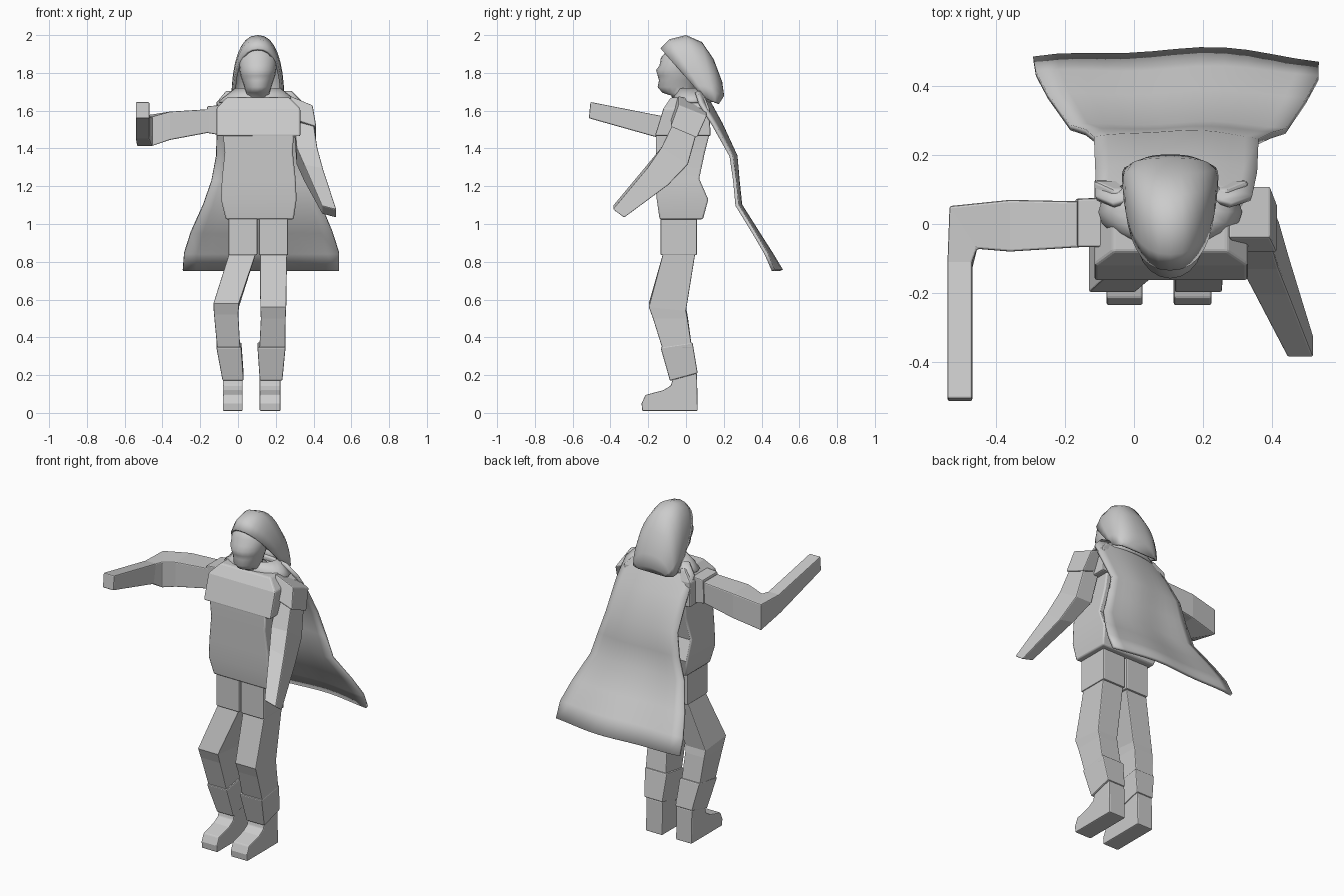
import bpy, bmesh, math
from mathutils import Vector

if "Cube" in bpy.data.objects:
    bpy.data.objects.remove(bpy.data.objects["Cube"])

CX = 0.105  # body centre line


def loft(name, rings, closed=True, caps=True, smooth=None, bevel=0.0, thick=0.0, subsurf=0):
    """Skin a list of equal-length point rings."""
    bm = bmesh.new()
    vs = [[bm.verts.new(p) for p in r] for r in rings]
    n = len(rings[0])
    for a, b in zip(vs, vs[1:]):
        for i in range(n if closed else n - 1):
            j = (i + 1) % n
            bm.faces.new((a[i], a[j], b[j], b[i]))
    if caps in (True, "end"):
        bm.faces.new(vs[-1])
    if caps is True:
        bm.faces.new(vs[0])
    bmesh.ops.recalc_face_normals(bm, faces=bm.faces)
    me = bpy.data.meshes.new(name)
    bm.to_mesh(me)
    bm.free()
    ob = bpy.data.objects.new(name, me)
    bpy.context.collection.objects.link(ob)
    if subsurf:
        ob.modifiers.new("Smooth", "SUBSURF").levels = subsurf
        ob.modifiers["Smooth"].render_levels = subsurf
    if thick:
        m = ob.modifiers.new("Thickness", "SOLIDIFY")
        m.thickness, m.offset = thick, 0
    if bevel:
        m = ob.modifiers.new("Bevel", "BEVEL")
        m.width, m.segments, m.limit_method = bevel, 2, "ANGLE"
        m.angle_limit = math.radians(40)
    if smooth:
        bpy.ops.object.select_all(action="DESELECT")
        ob.select_set(True)
        bpy.context.view_layer.objects.active = ob
        bpy.ops.object.shade_smooth_by_angle(angle=math.radians(smooth))
    return ob


def level(x0, x1, y0, y1, z, dz=0.0):
    """Rectangle across the z axis; dz raises the front edge and lowers the back."""
    return [(x0, y0, z + dz), (x1, y0, z + dz), (x1, y1, z - dz), (x0, y1, z - dz)]


def cross(c, u, v):
    """Rectangle from a centre and two half-size vectors."""
    c, u, v = Vector(c), Vector(u), Vector(v)
    return [c - u - v, c + u - v, c + u + v, c - u + v]


def oval(z, cy, rx, ry, n=20):
    return [(CX + rx * math.cos(2 * math.pi * i / n),
             cy + ry * math.sin(2 * math.pi * i / n), z) for i in range(n)]


# Torso
loft("chest", [level(-.115, .33, -.165, .13, 1.465),
               level(-.115, .33, -.12, .125, 1.61),
               level(-.06, .27, -.08, .10, 1.67)], bevel=.008)
loft("abdomen", [level(-.065, .295, -.14, .09, 1.025),
                 level(-.09, .31, -.155, .118, 1.13),
                 level(-.085, .305, -.155, .07, 1.24),
                 level(-.07, .29, -.16, .10, 1.38),
                 level(-.08, .295, -.16, .125, 1.48)], bevel=.008, smooth=30)

# Legs: hip block, thigh, shin, shin guard and boot; the two differ in lean
legs = {
    "right": ((-.05, .102), (-.13, .005), (-.11, .012), (-.115, .018), (-.082, .03), (-.08, .025)),
    "left": ((.112, .265), (.118, .255), (.113, .25), (.103, .252), (.115, .235), (.115, .225)),
}
for side, (hip, knee, shin, g0, g1, foot) in legs.items():
    kz = .57 if side == "right" else .55
    loft(side + "_hip", [level(*hip, -.135, .058, .835), level(*hip, -.135, .058, 1.04)], bevel=.006)
    loft(side + "_leg", [level(hip[0] + .005, hip[1] - .005, -.12, .05, .85),
                         level(*knee, -.197, .0, kz, .01),
                         level(knee[0] + .003, knee[1] - .003, -.175, .008, kz - .05),
                         level(*shin, -.125, .032, .34)], bevel=.005)
    loft(side + "_shin_guard", [level(*g0, -.135, .035, .36, -.013),
                                level(*g1, -.085, .062, .19, -.02)], bevel=.006)
    boot = [(.062, .01), (-.232, .01), (-.235, .05), (-.215, .095), (-.12, .12),
            (-.08, .145), (-.065, .20), (.058, .21)]
    loft(side + "_boot", [[(x, y, z) for y, z in boot] for x in foot], bevel=.006)

# Outstretched arm, elbow bent forward
loft("right_shoulder_pad", [cross((-.07, .005, 1.55), (0, .072, 0), (.01, 0, .082)),
                            cross((-.167, .003, 1.553), (0, .07, 0), (.003, 0, .07))], bevel=.006)
loft("right_arm", [cross((-.12, 0, 1.55), (0, .065, 0), (0, 0, .06)),
                   cross((-.36, -.005, 1.52), (0, .075, 0), (0, 0, .075)),
                   cross((-.495, -.01, 1.49), (-.04, .062, 0), (0, 0, .078)),
                   cross((-.505, -.12, 1.51), (-.036, 0, 0), (0, .01, .058)),
                   cross((-.505, -.51, 1.603), (-.036, 0, 0), (0, .004, .043))], bevel=.006)

# Lowered arm, swung forward
loft("left_shoulder_pad", [cross((.335, .035, 1.625), (.06, 0, -.025), (0, .075, -.03)),
                           cross((.355, -.012, 1.505), (.06, 0, -.02), (0, .07, -.03))], bevel=.006)
loft("left_arm", [cross((.345, .01, 1.55), (.05, 0, 0), (0, .06, -.02)),
                  cross((.365, -.06, 1.36), (.055, 0, 0), (0, .07, -.045)),
                  cross((.40, -.15, 1.26), (.05, 0, -.01), (0, .055, -.045)),
                  cross((.483, -.357, 1.065), (.038, 0, -.01), (0, .03, -.022))], bevel=.006)

# Neck and face
loft("head", [oval(*r) for r in (
    (1.63, .02, .075, .08), (1.68, .0, .068, .078), (1.695, -.04, .062, .085),
    (1.725, -.05, .072, .10), (1.76, -.045, .083, .098), (1.785, -.045, .092, .105),
    (1.815, -.045, .097, .113), (1.84, -.04, .1, .10), (1.88, -.035, .098, .098),
    (1.925, -.02, .08, .075), (1.95, .0, .04, .045))], smooth=60)

# Hood: tilted arches from the face opening to the nape
arches = [  # top y, top z, bottom y, bottom z, half width
    (-.13, 1.925, .09, 1.675, .124), (-.085, 1.972, .115, 1.66, .130),
    (0, 1.993, .135, 1.65, .133), (.08, 1.958, .15, 1.645, .132),
    (.14, 1.87, .16, 1.64, .127), (.185, 1.75, .165, 1.64, .112), (.195, 1.68, .167, 1.637, .09)]
rings = []
for ty, tz, by, bz, w in arches:
    ring = []
    for i in range(17):
        t = math.pi * i / 16
        s, c = math.sin(t) ** .9, math.cos(t)
        x = math.copysign(abs(c) ** .85, c) * w
        ring.append((CX + x, by + (ty - by) * s, bz + (tz - bz) * s))
    rings.append(ring)
loft("hood", rings, closed=False, caps="end", smooth=50, thick=.014)

# Collar draped over the shoulders
loft("collar", [oval(1.645, .035, .205, .10), oval(1.675, .035, .165, .095),
                oval(1.715, .04, .115, .08)], caps=False, smooth=50, thick=.012)

# Cape blown backwards
rows = [  # y, z, left x, right x, forward curl at the edges
    (.085, 1.70, -.06, .28, .03), (.125, 1.64, -.11, .34, .05), (.185, 1.53, -.11, .355, .04),
    (.262, 1.36, -.115, .36, .02), (.272, 1.23, -.14, .40, .01), (.285, 1.10, -.185, .44, .01),
    (.375, .955, -.25, .50, .01), (.445, .845, -.285, .535, .015), (.50, .755, -.292, .535, .03)]
rings = []
for y, z, x0, x1, curl in rows:
    ring = []
    for i in range(13):
        u = i / 6 - 1
        wave = .008 * math.sin(u * 5) * (1.75 - z)
        ring.append(((x0 + x1) / 2 + u * (x1 - x0) / 2, y - curl * u * u + wave, z))
    rings.append(ring)
loft("cape", rings, closed=False, caps=False, smooth=40, thick=.018)
